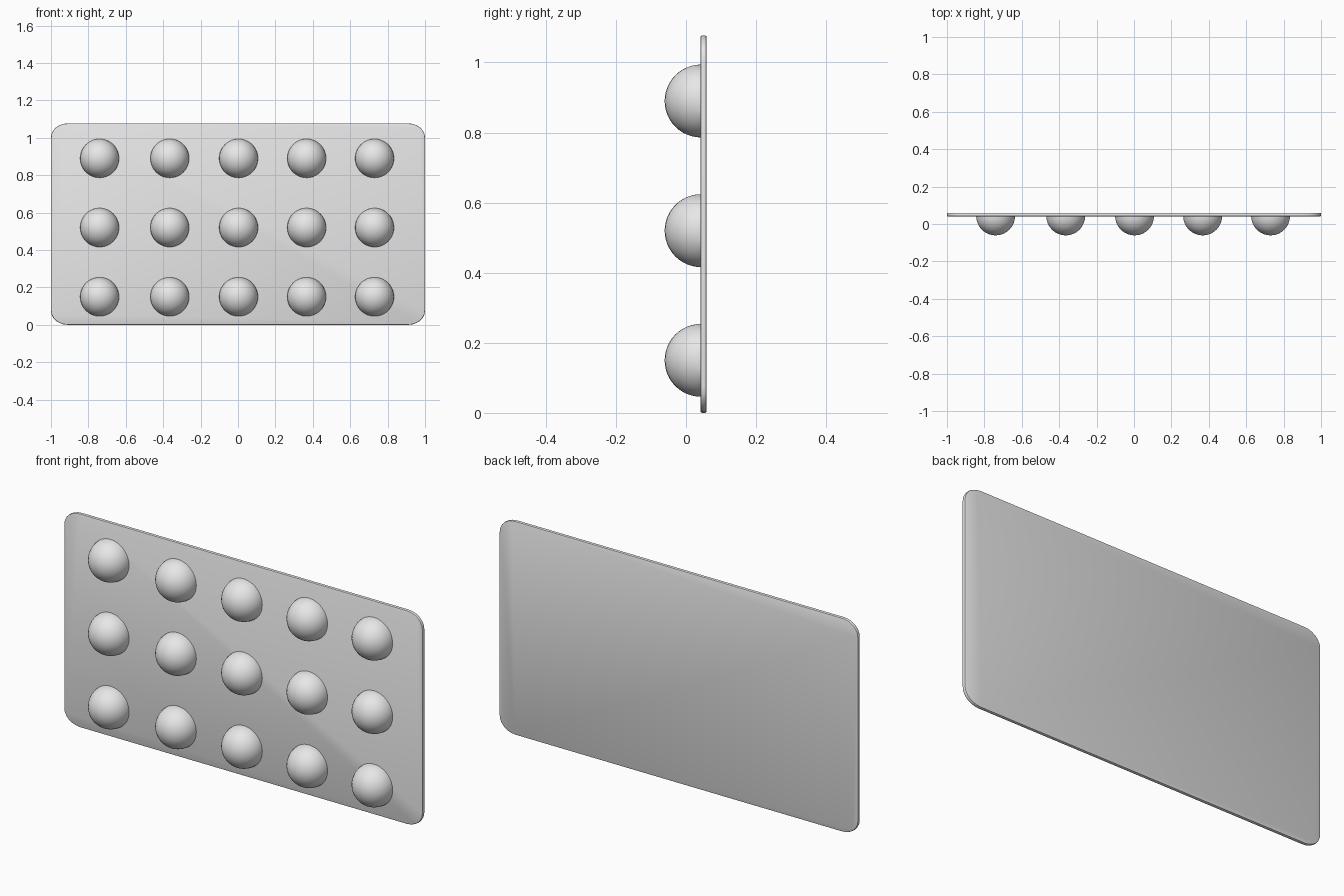
import bpy, bmesh, math
from mathutils import Matrix

cube = bpy.data.objects.get("Cube")
if cube:
    bpy.data.objects.remove(cube, do_unlink=True)

grey = bpy.data.materials.new("light_grey")
grey.use_nodes = True
colour = (0.8, 0.8, 0.8, 1)
grey.diffuse_color = colour
grey.node_tree.nodes["Principled BSDF"].inputs["Base Color"].default_value = colour


def finish(name, bm, angle):
    mesh = bpy.data.meshes.new(name)
    bmesh.ops.recalc_face_normals(bm, faces=bm.faces)
    bm.to_mesh(mesh)
    bm.free()
    mesh.materials.append(grey)
    obj = bpy.data.objects.new(name, mesh)
    bpy.context.collection.objects.link(obj)
    bpy.ops.object.select_all(action='DESELECT')
    obj.select_set(True)
    bpy.context.view_layer.objects.active = obj
    bpy.ops.object.shade_smooth_by_angle(angle=math.radians(angle))
    return obj


# Thin upright panel with rounded corners and softened rims
WIDTH, HEIGHT, FRONT, BACK = 2.0, 1.077, 0.041, 0.059
RX, RZ, STEPS = 0.09, 0.075, 6
bm = bmesh.new()
outline = []
for sx, sz, start in ((1, 1, 0), (-1, 1, 90), (-1, -1, 180), (1, -1, 270)):
    for i in range(STEPS + 1):
        a = math.radians(start + 90 * i / STEPS)
        x = sx * (WIDTH / 2 - RX) + RX * math.cos(a)
        z = HEIGHT / 2 + sz * (HEIGHT / 2 - RZ) + RZ * math.sin(a)
        outline.append(bm.verts.new((x, FRONT, z)))
face = bm.faces.new(outline)
side = bmesh.ops.extrude_face_region(bm, geom=[face])
bmesh.ops.translate(bm, vec=(0, BACK - FRONT, 0),
                    verts=[v for v in side["geom"] if isinstance(v, bmesh.types.BMVert)])
rims = [e for e in bm.edges if abs(e.verts[0].co.y - e.verts[1].co.y) < 0.001]
bmesh.ops.bevel(bm, geom=rims, offset=0.005, segments=2, profile=0.5, affect='EDGES')
finish("panel", bm, 30)

# Grid of half-round knobs on the front
RADIUS, BASE = 0.104, 0.043
for row, z in enumerate((0.15, 0.52, 0.89)):
    for col, x in enumerate((-0.74, -0.365, 0.003, 0.367, 0.73)):
        bm = bmesh.new()
        bmesh.ops.create_uvsphere(bm, u_segments=32, v_segments=24, radius=RADIUS)
        bmesh.ops.bisect_plane(bm, geom=bm.verts[:] + bm.edges[:] + bm.faces[:],
                               plane_co=(0, 0, 0), plane_no=(0, 1, 0), clear_outer=True)
        bmesh.ops.translate(bm, vec=(x, BASE, z), verts=bm.verts)
        finish(f"knob_row{row + 1}_col{col + 1}", bm, 40)
